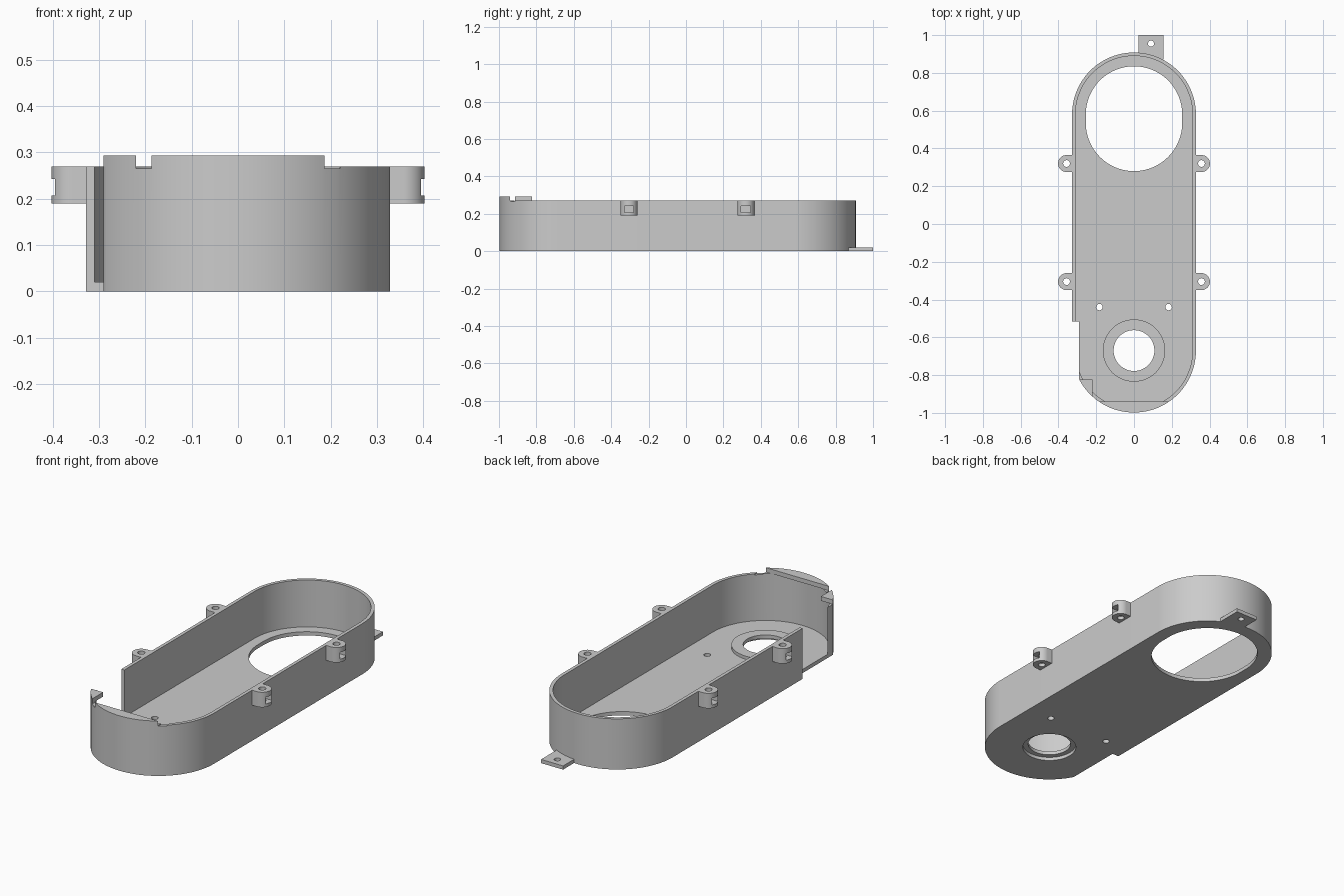
import bpy, bmesh, math

cube = bpy.data.objects.get("Cube")
if cube:
    bpy.data.objects.remove(cube)

grey = bpy.data.materials.new("plain grey")
grey.use_nodes = True
colour = (0.6, 0.6, 0.6, 1)
grey.diffuse_color = colour
grey.node_tree.nodes["Principled BSDF"].inputs["Base Color"].default_value = colour

R, WALL, FLOOR, TOP, LIP = 0.328, 0.018, 0.02, 0.27, 0.293
FRONT, BACK = -0.67, 0.58


def arc(cx, cy, r, a0, a1, n=48):
    return [(cx + r * math.cos(a0 + (a1 - a0) * i / n),
             cy + r * math.sin(a0 + (a1 - a0) * i / n)) for i in range(n + 1)]


def slot(y0, y1, r):
    return arc(0, y1, r, 0, math.pi) + arc(0, y0, r, math.pi, 2 * math.pi)


def circle(x, y, r, n=48):
    return arc(x, y, r, 0, 2 * math.pi, n)[:-1]


def rect(x0, x1, y0, y1):
    return [(x0, y0), (x1, y0), (x1, y1), (x0, y1)]


def prism(name, outline, z0, z1):
    bm = bmesh.new()
    face = bm.faces.new([bm.verts.new((x, y, z0)) for x, y in outline])
    top = bmesh.ops.extrude_face_region(bm, geom=[face])["geom"]
    bmesh.ops.translate(bm, vec=(0, 0, z1 - z0),
                        verts=[v for v in top if isinstance(v, bmesh.types.BMVert)])
    bmesh.ops.recalc_face_normals(bm, faces=bm.faces)
    mesh = bpy.data.meshes.new(name)
    bm.to_mesh(mesh)
    bm.free()
    mesh.materials.append(grey)
    ob = bpy.data.objects.new(name, mesh)
    bpy.context.collection.objects.link(ob)
    return ob


def cut(ob, outline, z0, z1):
    """Subtract a prism and bake the result."""
    tool = prism("cutter", outline, z0, z1)
    mod = ob.modifiers.new("cut", "BOOLEAN")
    mod.operation, mod.solver, mod.object = "DIFFERENCE", "EXACT", tool
    bpy.context.view_layer.update()
    baked = bpy.data.meshes.new_from_object(
        ob.evaluated_get(bpy.context.evaluated_depsgraph_get()))
    ob.modifiers.clear()
    ob.data = baked
    bpy.data.objects.remove(tool)


# Open tray with rounded ends
tray = prism("tray", slot(FRONT, BACK, R), 0, TOP)
cut(tray, slot(FRONT, BACK, R - WALL), FLOOR, 1)
# Side opening at the front right corner
cut(tray, rect(-1, -0.29, -2, -0.515), -1, 1)
# Floor openings: large slot, round recess and two screw holes
cut(tray, slot(0.535, BACK, 0.255), -1, 0.1)
cut(tray, circle(0, FRONT, 0.135), -1, 0.1)
for side in (-1, 1):
    cut(tray, circle(side * 0.183, -0.44, 0.017, 24), -1, 0.1)
    # Shallow notch in the rim beside the front lip
    x0, x1 = sorted((side * 0.187, side * 0.22))
    cut(tray, rect(x0, x1, -0.96, -0.89), 0.265, 1)

# Raised bearing ring over the recess
ring = prism("bearing_ring", circle(0, FRONT, 0.165), FLOOR - 0.002, 0.037)
cut(ring, circle(0, FRONT, 0.108), -1, 1)

# Raised front lip, a segment of the rounded end
half = math.acos((-0.94 - FRONT) / -R)
down = 1.5 * math.pi
lip = prism("front_lip", arc(0, FRONT, R, down - half, down + half), TOP, LIP)

# Raised corner tab at the edge of the side opening
a0 = math.pi + math.acos(0.29 / R)
a1 = math.pi + math.acos(0.22 / R)
edge = arc(0, FRONT, R, a0, a1, 10)
tab = prism("corner_tab", edge + [(-0.22, edge[0][1])], TOP, LIP)

# Mounting foot at the back
foot = prism("back_foot", rect(0.025, 0.155, 0.87, 1.0), 0, FLOOR)
cut(foot, circle(0.09, 0.955, 0.016, 24), -1, 1)

parts = [tray, ring, lip, tab, foot]

# Side lugs with a vertical screw hole and a nut pocket
for side, side_name in ((1, "left"), (-1, "right")):
    for y, end in ((-0.305, "front"), (0.32, "back")):
        outline = arc(0.357, y, 0.045, -math.pi / 2, math.pi / 2, 32)
        outline += [(R - 0.008, y + 0.045), (R - 0.008, y - 0.045)]
        lug = prism(f"{end}_{side_name}_lug", [(side * x, v) for x, v in outline], 0.19, TOP)
        cut(lug, circle(side * 0.357, y, 0.018, 24), -1, 1)
        x0, x1 = sorted((side * 0.335, side * 0.5))
        cut(lug, rect(x0, x1, y - 0.025, y + 0.025), 0.207, 0.243)
        parts.append(lug)

# Smooth the round walls, keep the edges crisp
bpy.ops.object.select_all(action="DESELECT")
for ob in parts:
    ob.select_set(True)
bpy.context.view_layer.objects.active = tray
bpy.ops.object.shade_smooth_by_angle(angle=math.radians(30))
